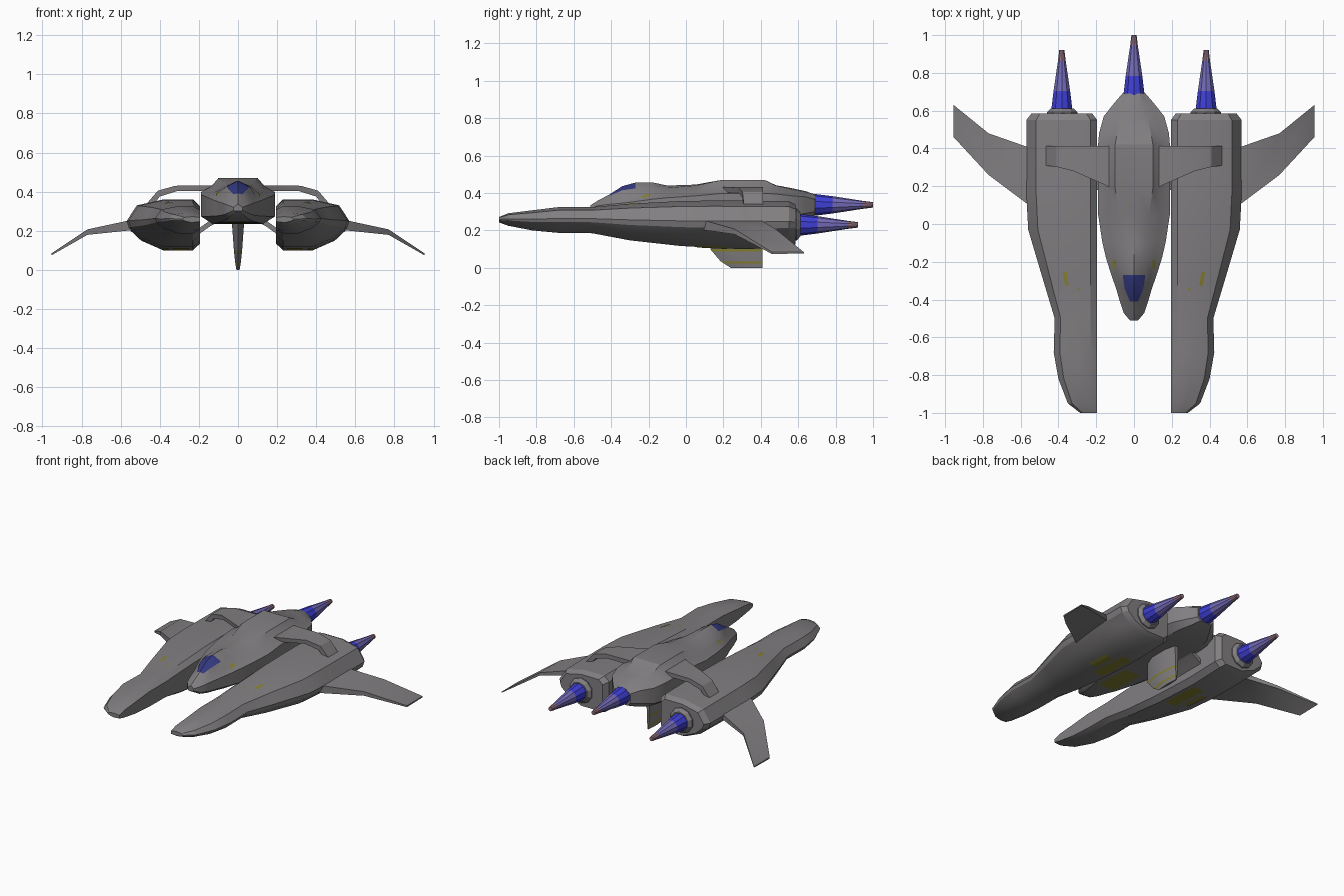
import bpy, bmesh, math
from mathutils import Vector
from mathutils.bvhtree import BVHTree

if "Cube" in bpy.data.objects:
    bpy.data.objects.remove(bpy.data.objects["Cube"])


def material(name, rgb):
    m = bpy.data.materials.new(name)
    m.diffuse_color = (*rgb, 1)
    m.use_nodes = True
    m.node_tree.nodes["Principled BSDF"].inputs["Base Color"].default_value = m.diffuse_color
    return m


GREY = material("hull_grey", (0.22, 0.21, 0.218))
GLASS = material("canopy_blue", (0.035, 0.042, 0.22))
BLUE = material("flame_blue", (0.05, 0.05, 0.68))
LILAC = material("flame_lilac", (0.17, 0.145, 0.47))
PINK = material("flame_pink", (0.28, 0.16, 0.22))
YELLOW = material("marking_yellow", (0.24, 0.22, 0.03))


def finish(name, bm, mats, angle=25):
    mesh = bpy.data.meshes.new(name)
    bm.to_mesh(mesh)
    bm.free()
    for m in mats:
        mesh.materials.append(m)
    ob = bpy.data.objects.new(name, mesh)
    bpy.context.collection.objects.link(ob)
    bpy.ops.object.select_all(action='DESELECT')
    ob.select_set(True)
    bpy.context.view_layer.objects.active = ob
    bpy.ops.object.shade_smooth_by_angle(angle=math.radians(angle))
    return ob


def loft(name, rings, mats=(GREY,), rule=lambda i, j: 0):
    """Skin a list of equal-length closed rings; rule(ring, side) picks the colour.
    Returns a ray tree of the surface for placing markings."""
    bm = bmesh.new()
    vs = [[bm.verts.new(p) for p in r] for r in rings]
    n = len(rings[0])
    for i in range(len(vs) - 1):
        for j in range(n):
            k = (j + 1) % n
            f = bm.faces.new((vs[i][j], vs[i][k], vs[i + 1][k], vs[i + 1][j]))
            f.material_index = rule(i, j)
    bm.faces.new(vs[0])
    bm.faces.new(vs[-1]).material_index = rule(len(vs) - 2, 0)
    bmesh.ops.recalc_face_normals(bm, faces=bm.faces)
    tree = BVHTree.FromBMesh(bm)
    finish(name, bm, mats)
    return tree


def marking(name, tree, x0, x1, y0, y1, up, skew=0):
    """Thin painted patch dropped onto a surface from above or below."""
    bm = bmesh.new()
    nx, ny, grid = 3, 5, []
    for i in range(nx + 1):
        row = []
        for j in range(ny + 1):
            x = x0 + (x1 - x0) * i / nx + skew * j / ny
            y = y0 + (y1 - y0) * j / ny
            hit = tree.ray_cast(Vector((x, y, 2 * up)), Vector((0, 0, -up)))[0]
            row.append(bm.verts.new(hit + Vector((0, 0, 0.003 * up))))
        grid.append(row)
    for i in range(nx):
        for j in range(ny):
            f = bm.faces.new((grid[i][j], grid[i + 1][j], grid[i + 1][j + 1], grid[i][j + 1]))
            f.normal_update()
            if f.normal.z * up < 0:
                f.normal_flip()
    finish(name, bm, (YELLOW,))


def circle(x, y, z, r, n=10):
    return [(x + r * math.cos(2 * math.pi * (k + .5) / n), y,
             z + r * math.sin(2 * math.pi * (k + .5) / n)) for k in range(n)]


def flame(name, x, z, y0, y1, r):
    # Tapered exhaust in three colour bands
    rings = [circle(x, y0 + (y1 - y0) * t, z, r * s)
             for t, s in ((-.06, 1), (0, 1), (.3, .8), (.82, .37), (1, .25))]
    loft(name, rings, (BLUE, LILAC, PINK), lambda i, j: max(0, i - 1))


# Fuselage: y, half width, bottom z, side-edge z, spine half width, spine z, ridge z
BODY = [(-.51, .022, .300, .320, .010, .330, .335), (-.47, .055, .275, .332, .020, .350, .360),
        (-.41, .075, .262, .340, .022, .385, .392), (-.34, .095, .255, .346, .050, .415, .437),
        (-.27, .120, .248, .355, .060, .425, .456), (-.18, .148, .243, .367, .060, .428, .457),
        (-.10, .167, .240, .375, .065, .428, .440), (.05, .190, .236, .385, .080, .440, .445),
        (.19, .190, .235, .398, .100, .470, .470), (.42, .190, .235, .398, .100, .470, .470),
        (.48, .185, .237, .395, .090, .440, .442), (.57, .160, .245, .385, .070, .420, .425),
        (.64, .105, .262, .380, .050, .405, .410), (.69, .062, .280, .365, .030, .388, .392)]
rings = []
for y, w, zb, zh, wt, zt, zc in BODY:
    half = [(w * .68, zb), (w, zb + .25 * (zh - zb)), (w, zh),
            (max(w * .72, wt * 1.15), zh + .4 * (zt - zh)), (wt, zt)]
    rings.append([(x, y, z) for x, z in half] + [(0, y, zc)] +
                 [(-x, y, z) for x, z in reversed(half)])
# the two faces either side of the ridge behind the nose are the canopy glass
body = loft("fuselage", rings, (GREY, GLASS), lambda i, j: int(i in (2, 3) and j in (4, 5)))
flame("centre_flame", 0, .337, .69, 1.0, .058)
marking("belly_marking", body, -.06, .06, -.27, -.01, -1)

# Ventral fin with two yellow bands: z, leading y, half thickness
FIN = [(.25, .13, .032), (.10, .13, .021), (.088, .14, .020),
       (.035, .185, .014), (.022, .205, .012), (0, .24, .008)]
loft("ventral_fin",
     [[(0, y0, z), (h, y0 + .08, z), (h, .34, z), (h * .4, .41, z),
       (-h * .4, .41, z), (-h, .34, z), (-h, y0 + .08, z)] for z, y0, h in FIN],
     (GREY, YELLOW), lambda i, j: int(i in (1, 3)))

# Side pod: y, outer x, top z, bottom z
POD = [(-1.0, .285, .272, .243), (-.95, .35, .292, .225), (-.82, .40, .308, .20),
       (-.68, .425, .325, .187), (-.5, .42, .325, .185), (-.3, .48, .343, .147),
       (-.03, .56, .357, .117), (.15, .57, .36, .107), (.3, .57, .36, .10), (.55, .57, .357, .108)]
SECTION = [(.5, 1), (.86, .88), (1, .56), (.97, .42), (.8, .19), (.5, 0)]
# Wing: x, leading y, trailing y, top z, thickness
WING = [(.50, .06, .38, .262, .055), (.57, .11, .41, .25, .05),
        (.77, .26, .48, .207, .028), (.955, .46, .63, .084, .010)]
# Upper arm: x, leading y, top z, thickness
ARM = [(.10, .18, .432, .03), (.15, .205, .432, .03), (.32, .28, .43, .027),
       (.41, .302, .405, .03), (.47, .31, .335, .04)]

for side, s in (("right", 1), ("left", -1)):
    # Pod hull, closing to a chamfered rear face
    rings = []
    for y, xo, zt, zb in POD:
        xi, h = .195, zt - zb
        pts = [(xi, zb + .13 * h), (xi, zb + .87 * h), (xi + .035, zt)]
        pts += [(xi + u * (xo - xi), zb + v * h) for u, v in SECTION]
        pts += [(xi + .035, zb)]
        rings.append([(s * x, y, z) for x, z in pts])
    rings.append([(s * (.38 + .86 * (s * x - .38)), .585, .232 + .86 * (z - .232))
                  for x, y, z in rings[-1]])
    pod = loft("pod_" + side, rings)

    # Nozzle collar and flame
    loft("nozzle_collar_" + side, [circle(s * .38, y, .232, r)
                                   for y, r in ((.57, .085), (.592, .085), (.612, .064))])
    flame("pod_flame_" + side, s * .382, .23, .61, .92, .058)

    # Drooped outer wing
    loft("wing_" + side, [[(s * x, a, z), (s * x, b, z), (s * x, b, z - t * .7), (s * x, a, z - t)]
                          for x, a, b, z, t in WING])

    # Arched arm joining fuselage to the pod top
    loft("upper_arm_" + side, [[(s * x, a, z), (s * x, .412, z),
                                (s * (x - .01), .412, z - t), (s * (x - .01), a, z - t)]
                               for x, a, z, t in ARM])

    # Lower strut from belly to pod
    loft("lower_strut_" + side, [[(s * x, .18, z), (s * x, .41, z),
                                  (s * x, .41, z - .03), (s * x, .18, z - .03)]
                                 for x, z in ((.10, .275), (.14, .255), (.21, .205))])

    # Yellow markings
    marking("pod_top_mark_" + side, pod, *sorted((s * .345, s * .365)), -.325, -.255, 1, s * .012)
    marking("pod_small_mark_" + side, pod, *sorted((s * .285, s * .30)), -.352, -.338, 1)
    marking("nose_mark_" + side, body, *sorted((s * .098, s * .113)), -.235, -.19, 1)
    marking("pod_belly_mark_a_" + side, pod, *sorted((s * .25, s * .33)), .0, .28, -1)
    marking("pod_belly_mark_b_" + side, pod, *sorted((s * .355, s * .41)), .06, .22, -1)
